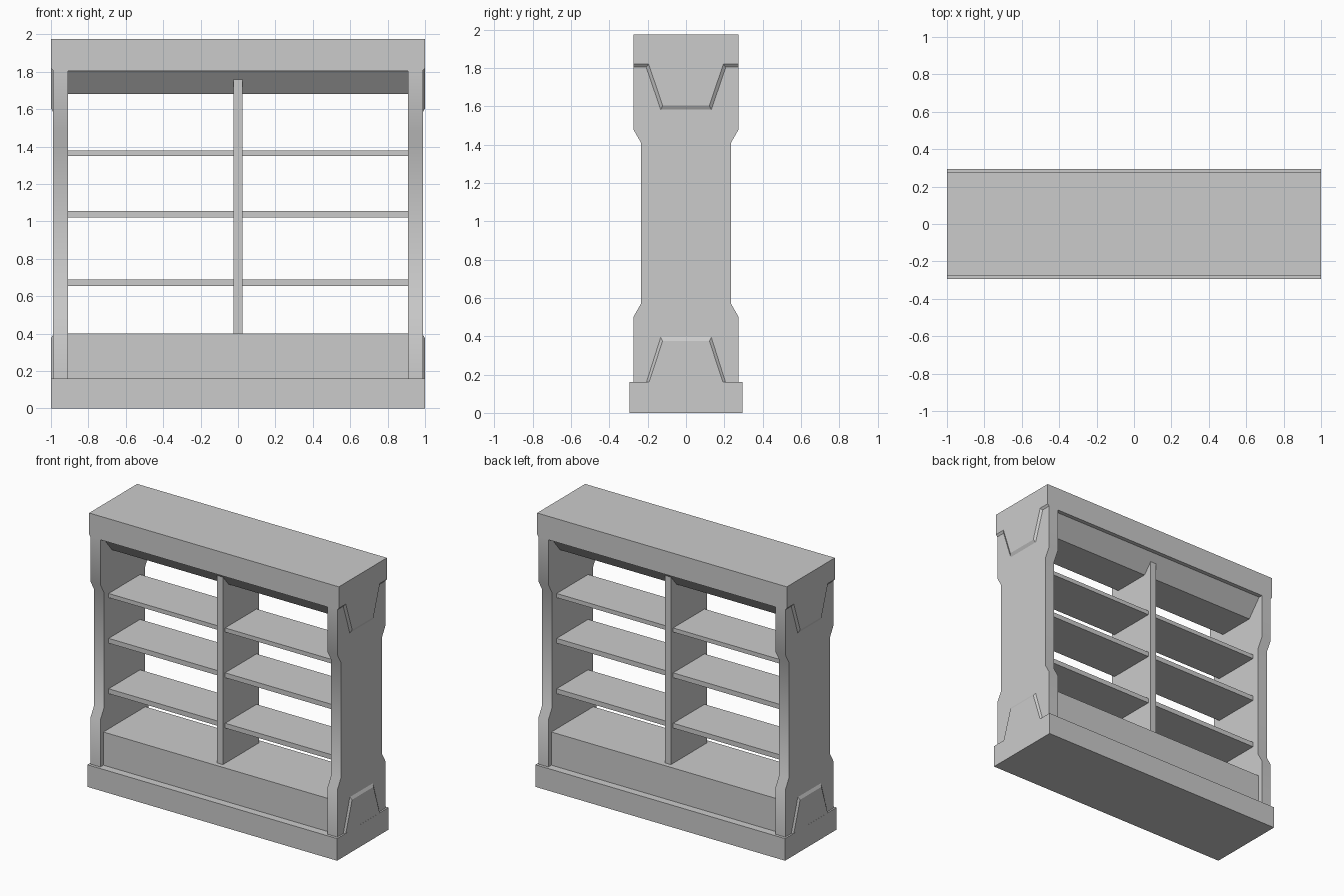
import bpy, bmesh, math

if "Cube" in bpy.data.objects:
    bpy.data.objects.remove(bpy.data.objects["Cube"])


def loft(name, sections):
    """Closed solid through (x, [(y, z), ...]) sections of equal point count."""
    bm = bmesh.new()
    rings = [[bm.verts.new((x, y, z)) for y, z in pts] for x, pts in sections]
    n = len(rings[0])
    for a, b in zip(rings, rings[1:]):
        for i in range(n):
            j = (i + 1) % n
            bm.faces.new((a[i], a[j], b[j], b[i]))
    bm.faces.new(rings[0])
    bm.faces.new(rings[-1])
    bmesh.ops.recalc_face_normals(bm, faces=bm.faces)
    mesh = bpy.data.meshes.new(name)
    bm.to_mesh(mesh)
    bm.free()
    obj = bpy.data.objects.new(name, mesh)
    bpy.context.collection.objects.link(obj)
    return obj


def sym(half):
    """Mirror a half outline across y = 0."""
    return half + [(-y, z) for y, z in reversed(half)]


def box(name, x0, x1, depth, z0, z1):
    outline = sym([(-depth, z1), (-depth, z0)])
    return loft(name, [(x0, outline), (x1, outline)])


# Plinth and raised floor
box("plinth", -1, 1, 0.295, 0, 0.16)
box("floor_box", -0.92, 0.92, 0.24, 0.15, 0.40)


# Header: side tongues with bevelled rims, sloped soffit between the panels
def header_outline(a, b, c, d):
    return sym([(-0.275, 1.975), (-0.275, a), (-b, a), (-c, d)])


outer = header_outline(1.82, 0.195, 0.122, 1.605)
rim = header_outline(1.805, 0.208, 0.132, 1.583)
soffit = header_outline(1.805, 0.245, 0.14, 1.68)
half = [(1, outer), (0.988, rim), (0.95, rim), (0.94, soffit)]
loft("header", [(-x, o) for x, o in half] + half[::-1])

# Side panels with waisted edges, and raised trapezoids at their feet
panel = sym([(-0.275, 1.815), (-0.275, 1.48), (-0.235, 1.41),
             (-0.235, 0.57), (-0.275, 0.50), (-0.275, 0.15)])
foot_outer = sym([(-0.195, 0.155), (-0.122, 0.375)])
foot_rim = sym([(-0.208, 0.155), (-0.132, 0.395)])
for side, s in (("left", -1), ("right", 1)):
    obj = loft(side + "_panel", [(s * 0.91, panel), (s * 0.988, panel)])
    bpy.context.view_layer.objects.active = obj
    obj.select_set(True)
    bpy.ops.object.shade_smooth_by_angle(angle=math.radians(35))
    obj.select_set(False)
    loft(side + "_foot_trim", [(s * 0.95, foot_rim), (s * 0.988, foot_rim),
                               (s * 0.9995, foot_outer)])

# Central divider and shelves
box("divider", -0.023, 0.023, 0.205, 0.39, 1.76)
for i, (z0, z1) in enumerate([(0.655, 0.69), (1.02, 1.055), (1.35, 1.38)]):
    box(f"shelf_left_{i + 1}", -0.915, -0.02, 0.18, z0, z1)
    box(f"shelf_right_{i + 1}", 0.02, 0.915, 0.18, z0, z1)
